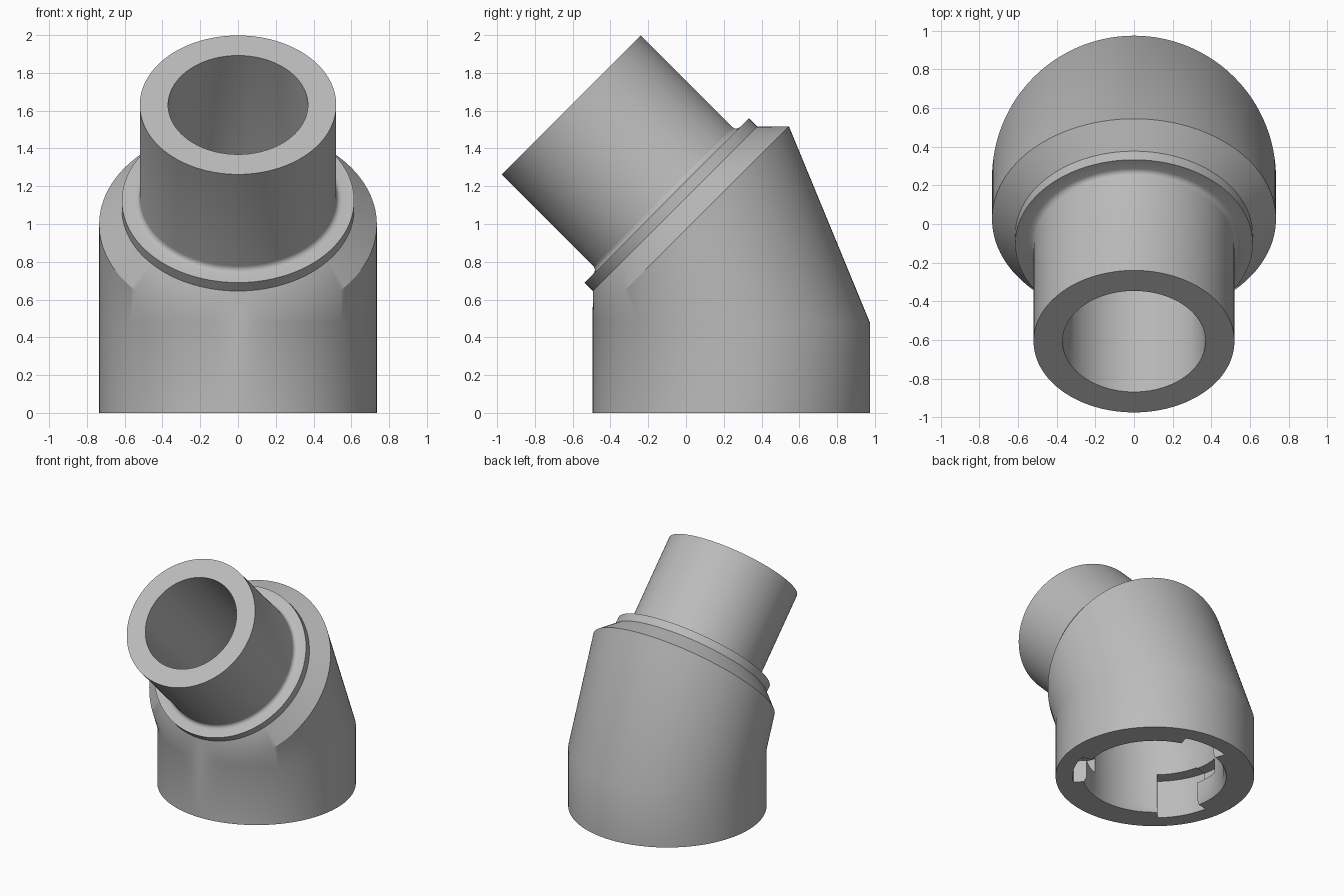
import bpy
import bmesh
from math import sin, cos, pi, radians
from mathutils import Vector, Matrix

cube = bpy.data.objects.get("Cube")
if cube:
    bpy.data.objects.remove(cube, do_unlink=True)

SIDES = 128
BASE_Y = 0.24                          # centre of the upright socket
TILT = Matrix.Rotation(radians(45), 3, 'X')
HUB = Vector((0, 0.025, 0.9975))       # centre of the tilted shoulder circle

grey = bpy.data.materials.new("plain grey")
grey.use_nodes = True
colour = (0.5, 0.5, 0.5, 1)
grey.diffuse_color = colour
grey.node_tree.nodes["Principled BSDF"].inputs["Base Color"].default_value = colour


def new_object(name, bm):
    bmesh.ops.recalc_face_normals(bm, faces=bm.faces)
    mesh = bpy.data.meshes.new(name)
    bm.to_mesh(mesh)
    bm.free()
    mesh.materials.append(grey)
    obj = bpy.data.objects.new(name, mesh)
    bpy.context.collection.objects.link(obj)
    return obj


def circle(radius, height):
    return [Vector((radius * cos(2 * pi * i / SIDES),
                    radius * sin(2 * pi * i / SIDES), height)) for i in range(SIDES)]


def upright(radius, height):
    return [p + Vector((0, BASE_Y, 0)) for p in circle(radius, height)]


def tilted(radius, along):
    return [TILT @ p + HUB for p in circle(radius, along)]


def sector(name, inner, outer, start, end, low, high):
    """Curved block used to cut the bayonet slots."""
    bm = bmesh.new()
    steps = 12
    rows = []
    for i in range(steps + 1):
        a = radians(start + (end - start) * i / steps)
        rows.append([bm.verts.new((r * cos(a), BASE_Y + r * sin(a), z))
                     for r, z in ((inner, low), (outer, low), (outer, high), (inner, high))])
    for a, b in zip(rows, rows[1:]):
        for k in range(4):
            n = (k + 1) % 4
            bm.faces.new((a[k], a[n], b[n], b[k]))
    bm.faces.new(rows[0])
    bm.faces.new(rows[-1])
    obj = new_object(name, bm)
    obj.hide_render = True
    return obj


# Fillet between the collar face and the pipe
fillet = [tilted(0.55 - 0.03 * sin(a), 0.21 - 0.03 * cos(a))
          for a in (radians(22.5 * k) for k in range(5))]

# Closed run of rings: socket, bend, shoulder, collar, pipe, then back down the bore
rings = [upright(0.735, 0), upright(0.735, 0.475),
         tilted(0.735, 0), tilted(0.615, 0.117), tilted(0.615, 0.18),
         *fillet,
         tilted(0.52, 0.895), tilted(0.37, 0.895), tilted(0.37, 0),
         upright(0.51, 0.45), upright(0.51, 0.04), upright(0.53, 0)]

bm = bmesh.new()
loops = [[bm.verts.new(p) for p in ring] for ring in rings]
for a, b in zip(loops, loops[1:] + loops[:1]):
    for i in range(SIDES):
        j = (i + 1) % SIDES
        bm.faces.new((a[i], a[j], b[j], b[i]))
elbow = new_object("elbow_fitting", bm)

# Three bayonet slots, each with a short locking groove to one side
bpy.context.view_layer.objects.active = elbow
elbow.select_set(True)
cutters = []
for mid in (90, 210, 330):
    cutters.append(sector("slot_cutter", 0.42, 0.61, mid - 18, mid + 18, -0.1, 0.31))
    cutters.append(sector("groove_cutter", 0.43, 0.6, mid - 40, mid - 10, 0.18, 0.3))
for cutter in cutters:
    mod = elbow.modifiers.new("slot", 'BOOLEAN')
    mod.operation = 'DIFFERENCE'
    mod.solver = 'EXACT'
    mod.object = cutter
    bpy.ops.object.modifier_apply(modifier=mod.name)
for cutter in cutters:
    bpy.data.objects.remove(cutter, do_unlink=True)

bpy.ops.object.shade_smooth_by_angle(angle=radians(30))
